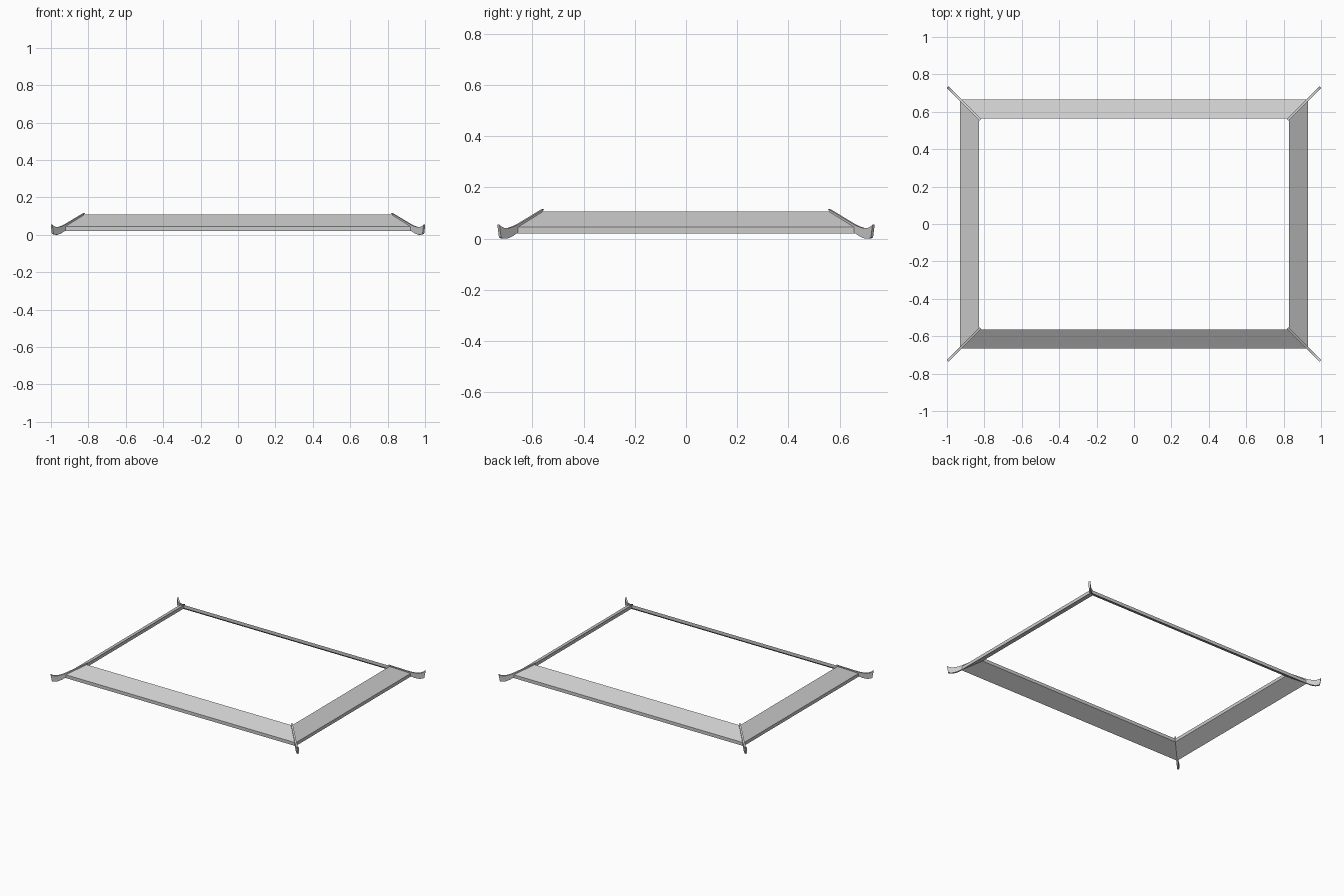
import bpy
import bmesh
from mathutils import Vector

cube = bpy.data.objects.get("Cube")
if cube:
    bpy.data.objects.remove(cube, do_unlink=True)

stone = bpy.data.materials.new("pale_grey")
stone.use_nodes = True
colour = (0.6, 0.6, 0.6, 1)
stone.diffuse_color = colour
stone.node_tree.nodes["Principled BSDF"].inputs["Base Color"].default_value = colour

HIP_SHIFT = 0.265   # the plan is longer in x than in y by this much per side
CORNERS = [("front_left", 1, -1), ("back_left", 1, 1),
           ("back_right", -1, 1), ("front_right", -1, -1)]


def finish(name, bm):
    bmesh.ops.recalc_face_normals(bm, faces=bm.faces)
    mesh = bpy.data.meshes.new(name)
    bm.to_mesh(mesh)
    bm.free()
    mesh.materials.append(stone)
    obj = bpy.data.objects.new(name, mesh)
    bpy.context.collection.objects.link(obj)
    return obj


# Sloping eaves: one cross-section swept round the mitred rectangle
section = [(0.93, 0.021), (0.93, 0.045), (0.83, 0.107), (0.83, 0.083)]
bm = bmesh.new()
rings = [[bm.verts.new((sx * d, sy * (d - HIP_SHIFT), z)) for d, z in section]
         for _, sx, sy in CORNERS]
for i, ring in enumerate(rings):
    nxt = rings[(i + 1) % len(rings)]
    for j in range(len(section)):
        k = (j + 1) % len(section)
        bm.faces.new((ring[j], ring[k], nxt[k], nxt[j]))
finish("eaves", bm)

# Hip ridges: thin plates along each mitre with an upturned tail
ridge = [(0.822, 0.117), (0.925, 0.055), (0.94, 0.048), (0.955, 0.043),
         (0.968, 0.041), (0.98, 0.043), (0.99, 0.048), (0.997, 0.055),
         (0.991, 0.005), (0.982, 0.001), (0.97, 0), (0.957, 0.004),
         (0.945, 0.01), (0.93, 0.021), (0.83, 0.083), (0.829, 0.107)]
HALF_WIDTH = 0.006
for corner, sx, sy in CORNERS:
    bm = bmesh.new()
    across = Vector((sx, -sy, 0)).normalized() * HALF_WIDTH
    outline = [bm.verts.new(Vector((sx * d, sy * (d - HIP_SHIFT), z)) - across)
               for d, z in ridge]
    face = bm.faces.new(outline)
    extruded = bmesh.ops.extrude_face_region(bm, geom=[face], use_keep_orig=True)
    moved = [v for v in extruded["geom"] if isinstance(v, bmesh.types.BMVert)]
    bmesh.ops.translate(bm, verts=moved, vec=across * 2)
    finish("hip_ridge_" + corner, bm)
